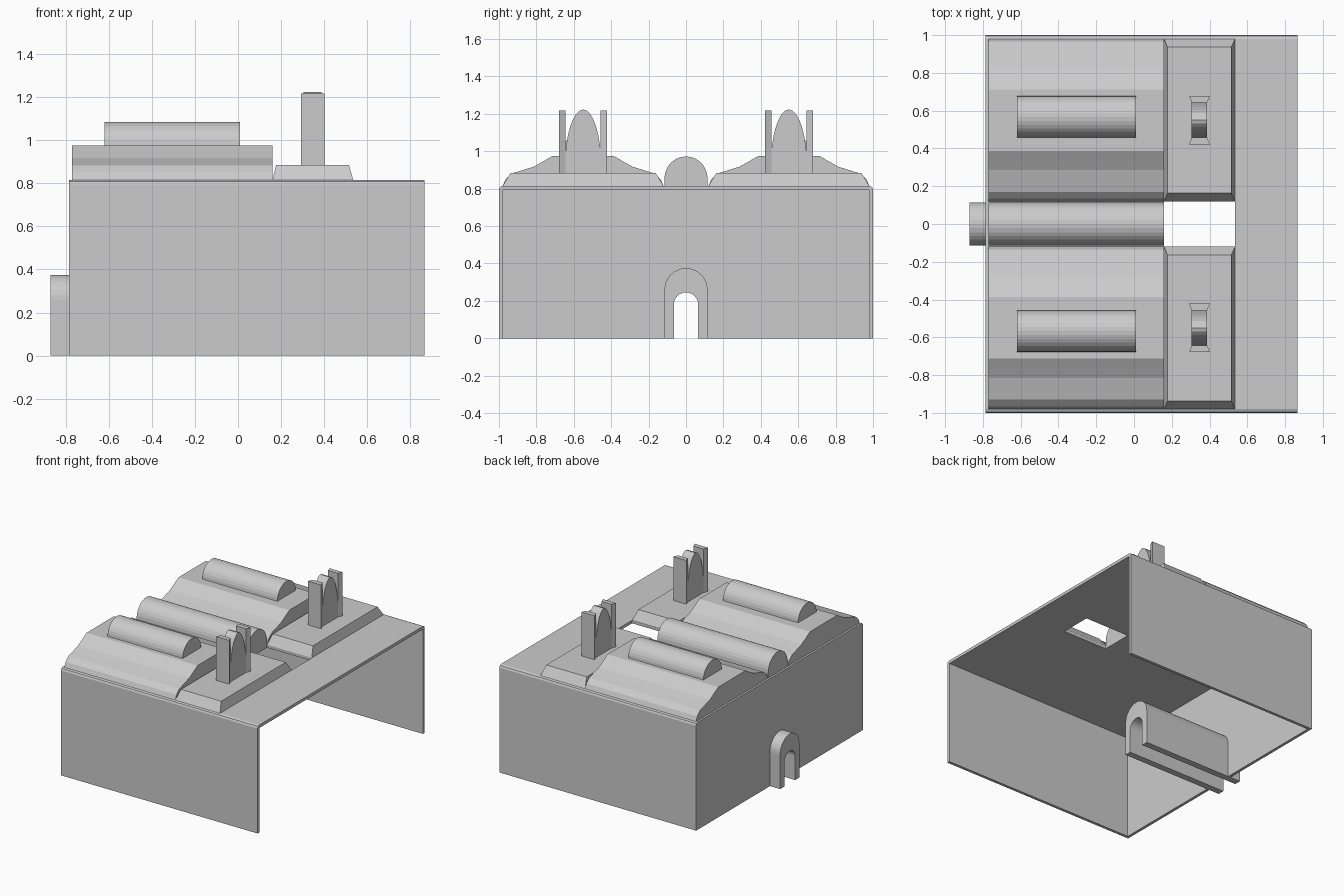
import bpy, bmesh, math

if "Cube" in bpy.data.objects:
    bpy.data.objects.remove(bpy.data.objects["Cube"])


def make(name, verts, faces):
    me = bpy.data.meshes.new(name)
    me.from_pydata(verts, [], faces)
    bm = bmesh.new()
    bm.from_mesh(me)
    bmesh.ops.recalc_face_normals(bm, faces=bm.faces)
    bm.to_mesh(me)
    bm.free()
    ob = bpy.data.objects.new(name, me)
    bpy.context.collection.objects.link(ob)
    return ob


def loft(name, a, b):
    """Solid between two matching closed loops of 3D points."""
    n = len(a)
    sides = [(i, (i + 1) % n, n + (i + 1) % n, n + i) for i in range(n)]
    return make(name, a + b, sides + [tuple(range(n)), tuple(range(n, 2 * n))])


def prism(name, profile, x0, x1):
    """Extrude a (y, z) profile along x."""
    return loft(name, [(x0, y, z) for y, z in profile], [(x1, y, z) for y, z in profile])


def arc(cy, cz, ry, rz, n=16):
    """Half ellipse from +y over the top to -y."""
    return [(cy + ry * math.cos(math.pi * i / n), cz + rz * math.sin(math.pi * i / n))
            for i in range(n + 1)]


def rect(x0, x1, y0, y1, z):
    return [(x0, y0, z), (x1, y0, z), (x1, y1, z), (x0, y1, z)]


ROOF = 0.815

# shell: side walls and top plate, rounded along the long edges
half = [(1, 0), (1, 0.795), (0.994, 0.809), (0.98, ROOF)]
inner = [(-0.978, 0), (-0.978, 0.792), (0.978, 0.792), (0.978, 0)]
shell = prism("shell", half + [(-y, z) for y, z in reversed(half)] + inner, -0.785, 0.865)

# opening in the top plate between the two pads
cutter = loft("opening_cutter", rect(0.16, 0.535, -0.118, 0.121, 0.7),
              rect(0.16, 0.535, -0.118, 0.121, 0.9))
mod = shell.modifiers.new("opening", 'BOOLEAN')
mod.object = cutter
mod.solver = 'EXACT'
bpy.context.view_layer.objects.active = shell
bpy.ops.object.modifier_apply(modifier=mod.name)
bpy.data.objects.remove(cutter)

# end wall with the arched doorway notch
notch = [(0.065, 0)] + arc(0, 0.18, 0.065, 0.065) + [(-0.065, 0)]
prism("end_wall", [(-0.978, 0), (-0.978, 0.792), (0.978, 0.792), (0.978, 0)] + notch,
      -0.785, -0.763)

# arched tunnel through the end wall
outer = [(0.115, 0)] + arc(0, 0.26, 0.115, 0.115) + [(-0.115, 0)]
prism("tunnel", outer + notch[::-1], -0.87, -0.02)

# central barrel vault on the roof
prism("centre_vault", [(0.115, ROOF)] + arc(0, 0.855, 0.115, 0.117) + [(-0.115, ROOF)],
      -0.77, 0.16)

# stepped roof profile, distances either side of its centre line
steps = [(0.43, ROOF), (0.415, 0.85), (0.38, 0.882), (0.33, 0.897), (0.265, 0.917),
         (0.215, 0.945), (0.163, 0.975)]

for s, side in ((1, "back"), (-1, "front")):
    c = 0.55 * s
    # curved roof and the long skylight on it
    prism("roof_" + side, [(c + d, z) for d, z in steps] + [(c - d, z) for d, z in reversed(steps)],
          -0.77, 0.16)
    prism("skylight_" + side, arc(0.567 * s, 0.975, 0.11, 0.11), -0.62, 0.01)

    # tapered pad
    loft("pad_" + side, rect(0.16, 0.535, c - 0.43, c + 0.43, ROOF),
         rect(0.177, 0.515, c - 0.387, c + 0.387, 0.885))

    # tower: pointed rounded core between two flared plates
    prism("tower_core_" + side, [(c + 0.105, 0.88)] + arc(c, 0.91, 0.098, 0.313)
          + [(c - 0.105, 0.88)], 0.305, 0.387)
    for k, end in ((1, "a"), (-1, "b")):
        yi, yo = c + 0.093 * k, c + 0.128 * k
        plate = [(0.305, yi), (0.387, yi), (0.402, yo), (0.292, yo)]
        loft(f"tower_plate_{side}_{end}", [(x, y, 0.88) for x, y in plate],
             [(x, y, 1.217) for x, y in plate])
